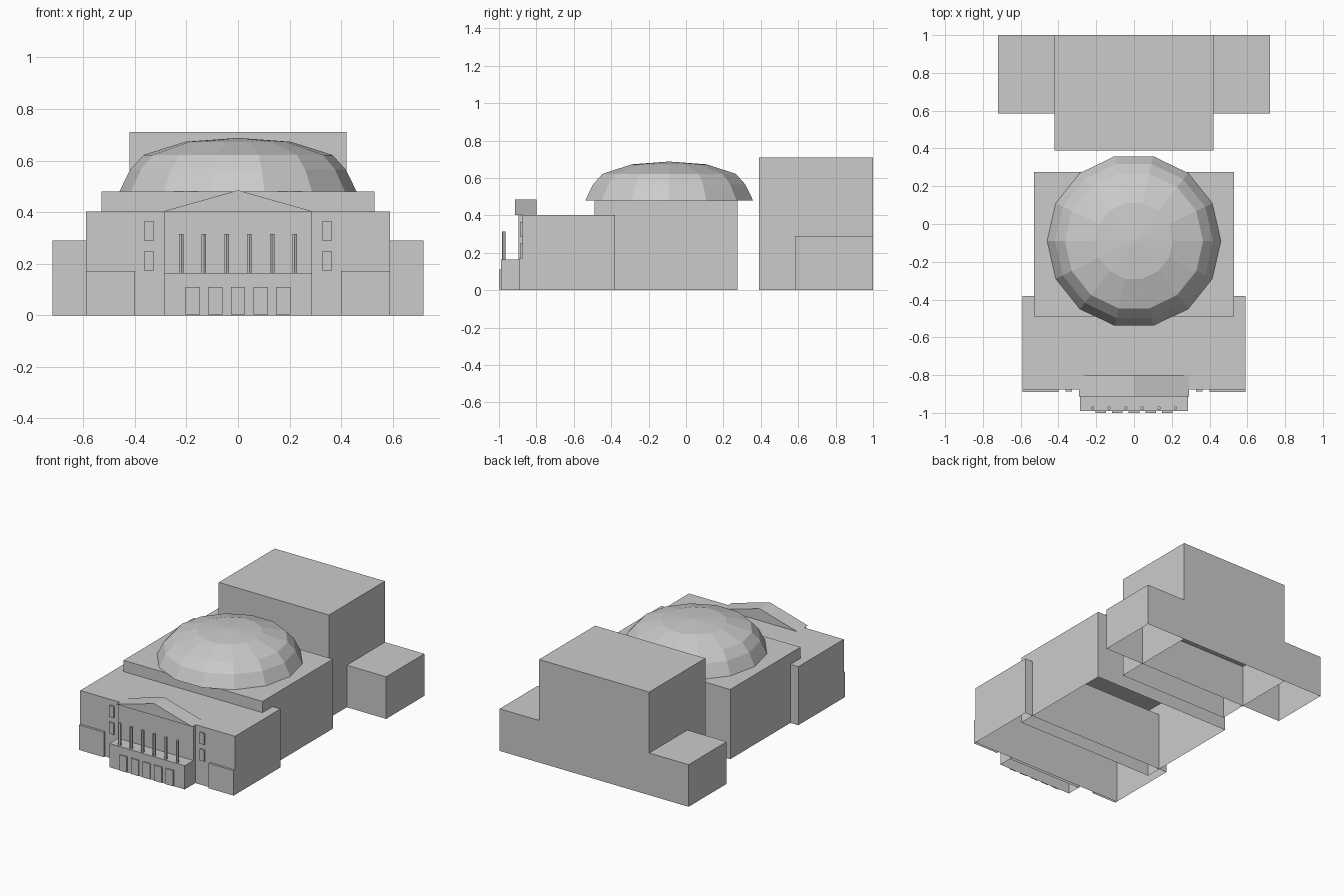
import bpy, bmesh, math

if "Cube" in bpy.data.objects:
    bpy.data.objects.remove(bpy.data.objects["Cube"])


def finish(name, bm):
    bmesh.ops.recalc_face_normals(bm, faces=bm.faces)
    mesh = bpy.data.meshes.new(name)
    bm.to_mesh(mesh)
    bm.free()
    obj = bpy.data.objects.new(name, mesh)
    bpy.context.collection.objects.link(obj)
    return obj


def box(name, x, y, z):
    """Box from (min, max) ranges; boxes on the ground have an open bottom."""
    bm = bmesh.new()
    bmesh.ops.create_cube(bm, size=1)
    for v in bm.verts:
        v.co = [r[0] + (c + 0.5) * (r[1] - r[0]) for c, r in zip(v.co, (x, y, z))]
    obj_normals = [f for f in bm.faces if all(abs(v.co.z) < 1e-6 for v in f.verts)]
    bm.normal_update()
    bmesh.ops.delete(bm, geom=obj_normals, context='FACES_ONLY')
    mesh = bpy.data.meshes.new(name)
    bm.to_mesh(mesh)
    bm.free()
    obj = bpy.data.objects.new(name, mesh)
    bpy.context.collection.objects.link(obj)
    return obj


def pair(name, x, y, z):
    """Box and its mirror image across x = 0."""
    box(name + "_right", x, y, z)
    box(name + "_left", (-x[1], -x[0]), y, z)


# Rear stage tower and low wings
box("stage_tower", (-0.42, 0.42), (0.39, 1.0), (0, 0.71))
box("rear_wings", (-0.72, 0.72), (0.585, 1.0), (0, 0.29))

# Main hall and front block
box("main_hall", (-0.53, 0.53), (-0.49, 0.275), (0, 0.48))
box("front_block", (-0.59, 0.59), (-0.875, -0.38), (0, 0.403))
pair("corner_plinth", (0.40, 0.59), (-0.89, -0.875), (0, 0.172))

# Dome: 14-sided rings closed by a fan at the apex
SIDES, CY = 14, -0.09
bm = bmesh.new()
rings = []
for r, z in [(0.46, 0.48), (0.418, 0.565), (0.366, 0.622), (0.205, 0.673)]:
    rings.append([bm.verts.new((r * math.cos(a), CY + r * math.sin(a), z))
                  for a in (2 * math.pi * i / SIDES for i in range(SIDES))])
apex = bm.verts.new((0, CY, 0.688))
for i in range(SIDES):
    j = (i + 1) % SIDES
    for lo, hi in zip(rings, rings[1:]):
        bm.faces.new((lo[i], lo[j], hi[j], hi[i]))
    bm.faces.new((rings[-1][i], rings[-1][j], apex))
# the open rim needs outward normals, which this winding already gives
mesh = bpy.data.meshes.new("dome")
bm.to_mesh(mesh)
bm.free()
bpy.context.collection.objects.link(bpy.data.objects.new("dome", mesh))

# Portico: base, back wall and pediment
box("portico_base", (-0.287, 0.287), (-0.99, -0.895), (0, 0.163))
box("portico_wall", (-0.287, 0.287), (-0.895, -0.875), (0, 0.403))
bm = bmesh.new()
tri = bm.faces.new([bm.verts.new((x, -0.913, z))
                    for x, z in [(-0.29, 0.403), (0.29, 0.403), (0, 0.485)]])
ext = bmesh.ops.extrude_face_region(bm, geom=[tri], use_keep_orig=True)
bmesh.ops.translate(bm, vec=(0, 0.113, 0),
                    verts=[g for g in ext["geom"] if isinstance(g, bmesh.types.BMVert)])
finish("pediment", bm)

# Columns
for i in range(6):
    bpy.ops.mesh.primitive_cylinder_add(vertices=6, radius=0.01, depth=0.152,
                                        location=((i - 2.5) * 0.088, -0.974, 0.239))
    bpy.context.object.name = f"column_{i + 1}"

# Doors along the base
for i in range(5):
    cx = (i - 2) * 0.088
    box(f"door_{i + 1}", (cx - 0.028, cx + 0.028), (-1.0, -0.99), (0.003, 0.11))

# Windows beside the portico
for label, z in (("lower", (0.172, 0.25)), ("upper", (0.288, 0.365))):
    pair("window_" + label, (0.327, 0.363), (-0.887, -0.875), z)
